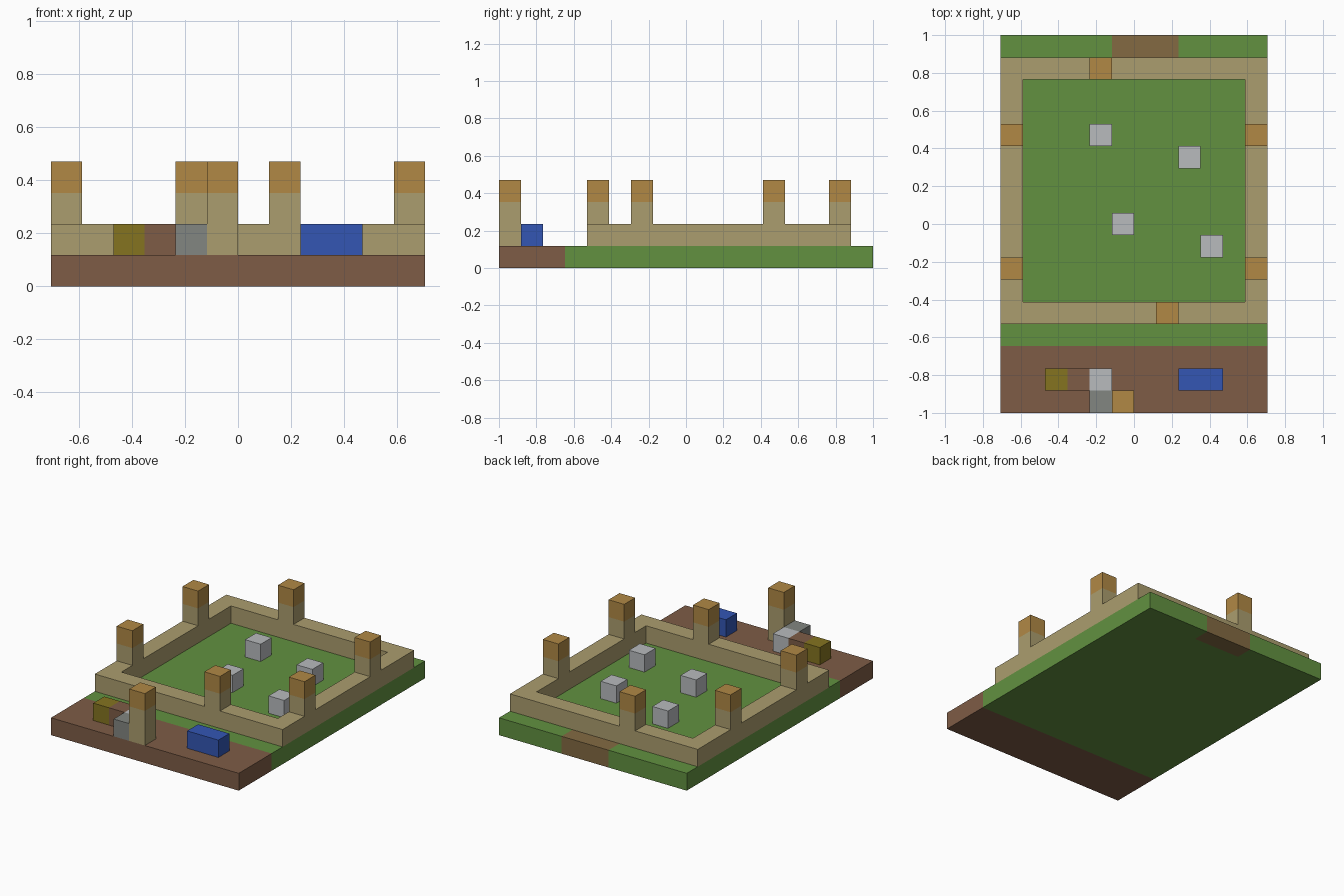
import bpy, bmesh
from mathutils import Vector

cube = bpy.data.objects.get("Cube")
if cube:
    bpy.data.objects.remove(cube, do_unlink=True)

U = 2 / 17  # one block
ORIGIN = Vector((-6, -8.5, 0))  # front right corner of the slab, in blocks


def material(name, hex_colour):
    rgb = [int(hex_colour[i:i + 2], 16) / 255 for i in (0, 2, 4)]
    lin = [c / 12.92 if c <= 0.04045 else ((c + 0.055) / 1.055) ** 2.4 for c in rgb]
    mat = bpy.data.materials.new(name)
    mat.use_nodes = True
    mat.diffuse_color = (*lin, 1)
    mat.node_tree.nodes["Principled BSDF"].inputs["Base Color"].default_value = (*lin, 1)
    return mat


grass = material("grass green", "629140")
dirt = material("dirt brown", "7e5c46")
path = material("path brown", "836a42")
sandstone = material("sandstone", "ab9d6e")
timber = material("timber orange", "b18945")
pale_stone = material("pale stone", "b8bbbe")
dark_stone = material("dark stone", "828681")
straw = material("straw yellow", "857420")
blue = material("blue", "3356b4")


def finish(name, bm, mats, rule=None):
    """Turn a mesh in block units into an object, colouring faces by a rule."""
    bmesh.ops.recalc_face_normals(bm, faces=bm.faces)
    if rule:
        for f in bm.faces:
            f.material_index = rule(f.calc_center_median())
    for v in bm.verts:
        v.co = (v.co + ORIGIN) * U
    mesh = bpy.data.meshes.new(name)
    bm.to_mesh(mesh)
    bm.free()
    for m in mats:
        mesh.materials.append(m)
    obj = bpy.data.objects.new(name, mesh)
    bpy.context.collection.objects.link(obj)
    return obj


def box(name, corner, size, mats, cuts=(), rule=None):
    """Box from its lowest corner and size, with optional (axis, position) cuts."""
    bm = bmesh.new()
    bmesh.ops.create_cube(bm, size=1)
    for v in bm.verts:
        v.co = [c + (p + 0.5) * s for c, p, s in zip(corner, v.co, size)]
    for axis, pos in cuts:
        normal = Vector((0, 0, 0))
        normal[axis] = 1
        bmesh.ops.bisect_plane(bm, geom=bm.verts[:] + bm.edges[:] + bm.faces[:],
                               plane_co=normal * pos, plane_no=normal)
    return finish(name, bm, mats, rule)


# Ground slab: dirt strip in front, grass behind, short path at the back edge
def ground_rule(c):
    if c.y < 3:
        return 1
    return 2 if c.y > 16 and 5 < c.x < 8 else 0


box("ground", (0, 0, 0), (12, 17, 1), [grass, dirt, path],
    [(1, 3), (1, 16), (0, 5), (0, 8)], ground_rule)

# Low wall: rectangular ring raised one block
bm = bmesh.new()
outer = [bm.verts.new((x, y, 1)) for x, y in ((0, 4), (12, 4), (12, 16), (0, 16))]
inner = [bm.verts.new((x, y, 1)) for x, y in ((1, 5), (11, 5), (11, 15), (1, 15))]
for i in range(4):
    j = (i + 1) % 4
    bm.faces.new((outer[i], outer[j], inner[j], inner[i]))
raised = bmesh.ops.extrude_face_region(bm, geom=bm.faces[:], use_keep_orig=True)["geom"]
for v in raised:
    if isinstance(v, bmesh.types.BMVert):
        v.co.z = 2
finish("low_wall", bm, [sandstone])


# Posts with timber tops
def post(name, x, y, base):
    box(name, (x, y, base), (1, 1, 4 - base), [sandstone, timber],
        [(2, 3)], lambda c: 1 if c.z > 3 else 0)


for side, x in (("right", 0), ("left", 11)):
    post(f"{side}_front_post", x, 6, 2)
    post(f"{side}_back_post", x, 12, 2)
post("front_post", 7, 4, 2)
post("back_post", 4, 15, 2)
post("free_post", 5, 0, 1)

# Stones in the courtyard
for i, (x, y) in enumerate(((4, 12), (8, 11), (5, 8), (9, 7))):
    box(f"courtyard_stone_{i + 1}", (x, y, 1), (1, 1, 1), [pale_stone])

# Blocks on the dirt strip
for name, x, y, width, mat in (
        ("straw_block", 2, 1, 1, straw),
        ("dirt_block", 3, 1, 1, dirt),
        ("pale_block", 4, 1, 1, pale_stone),
        ("dark_block", 4, 0, 1, dark_stone),
        ("blue_trough", 8, 1, 2, blue)):
    box(name, (x, y, 1), (width, 1, 1), [mat])
